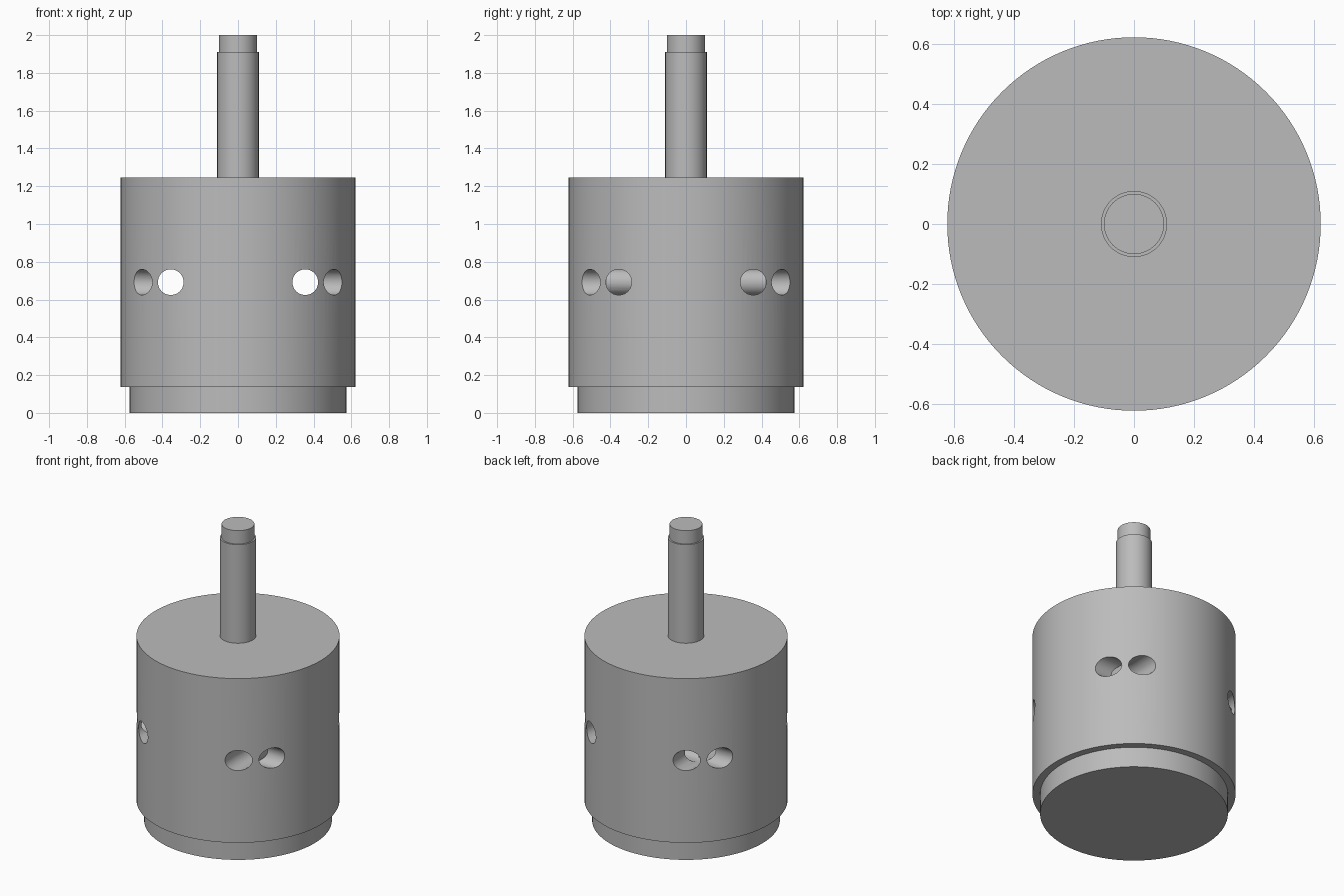
import bpy
import bmesh
from math import cos, sin, tau, radians
from mathutils import Matrix

SEGMENTS = 128
BODY_TOP = 1.245
HOLE_Z = 0.692
HOLE_OFFSET = 0.356
HOLE_RADIUS = 0.068

cube = bpy.data.objects.get("Cube")
if cube:
    bpy.data.objects.remove(cube, do_unlink=True)

grey = bpy.data.materials.new("plain_grey")
grey.use_nodes = True
colour = (0.5, 0.5, 0.5, 1)
grey.diffuse_color = colour
grey.node_tree.nodes["Principled BSDF"].inputs["Base Color"].default_value = colour


def add_object(name, bm):
    bmesh.ops.recalc_face_normals(bm, faces=bm.faces[:])
    mesh = bpy.data.meshes.new(name)
    bm.to_mesh(mesh)
    bm.free()
    mesh.materials.append(grey)
    obj = bpy.data.objects.new(name, mesh)
    bpy.context.collection.objects.link(obj)
    return obj


def turned(name, profile, segments=SEGMENTS):
    """Revolve (radius, z) steps about z, with flat end caps."""
    bm = bmesh.new()
    rings = [[bm.verts.new((r * cos(tau * i / segments), r * sin(tau * i / segments), z))
              for i in range(segments)] for r, z in profile]
    for low, high in zip(rings, rings[1:]):
        for i in range(segments):
            j = (i + 1) % segments
            bm.faces.new((low[i], low[j], high[j], high[i]))
    bm.faces.new(rings[0])
    bm.faces.new(rings[-1])
    return add_object(name, bm)


# Cylindrical housing with a stepped foot
housing = turned("housing", [(0.574, 0), (0.574, 0.137), (0.621, 0.137), (0.621, BODY_TOP)])

# Shaft with a narrower tip
shaft = turned("shaft", [(0.11, BODY_TOP), (0.11, 1.91), (0.1, 1.91), (0.1, 2)], 64)

# Two pairs of crossing horizontal bores
for axis in "XY":
    for side in (-1, 1):
        offset = side * HOLE_OFFSET
        place = (0, offset, HOLE_Z) if axis == "X" else (offset, 0, HOLE_Z)
        turn = Matrix.Rotation(radians(90), 4, "Y" if axis == "X" else "X")
        bm = bmesh.new()
        bmesh.ops.create_cone(bm, cap_ends=True, segments=48, radius1=HOLE_RADIUS,
                              radius2=HOLE_RADIUS, depth=2,
                              matrix=Matrix.Translation(place) @ turn)
        cutter = add_object("bore_cutter", bm)
        cutter.hide_render = True
        cut = housing.modifiers.new("bore", "BOOLEAN")
        cut.operation = "DIFFERENCE"
        cut.solver = "EXACT"
        cut.object = cutter
        bpy.context.view_layer.objects.active = housing
        bpy.ops.object.modifier_apply(modifier=cut.name)
        bpy.data.objects.remove(cutter, do_unlink=True)

# Smooth walls, sharp rims
for obj in (housing, shaft):
    bpy.ops.object.select_all(action="DESELECT")
    obj.select_set(True)
    bpy.context.view_layer.objects.active = obj
    bpy.ops.object.shade_smooth_by_angle(angle=radians(30))
